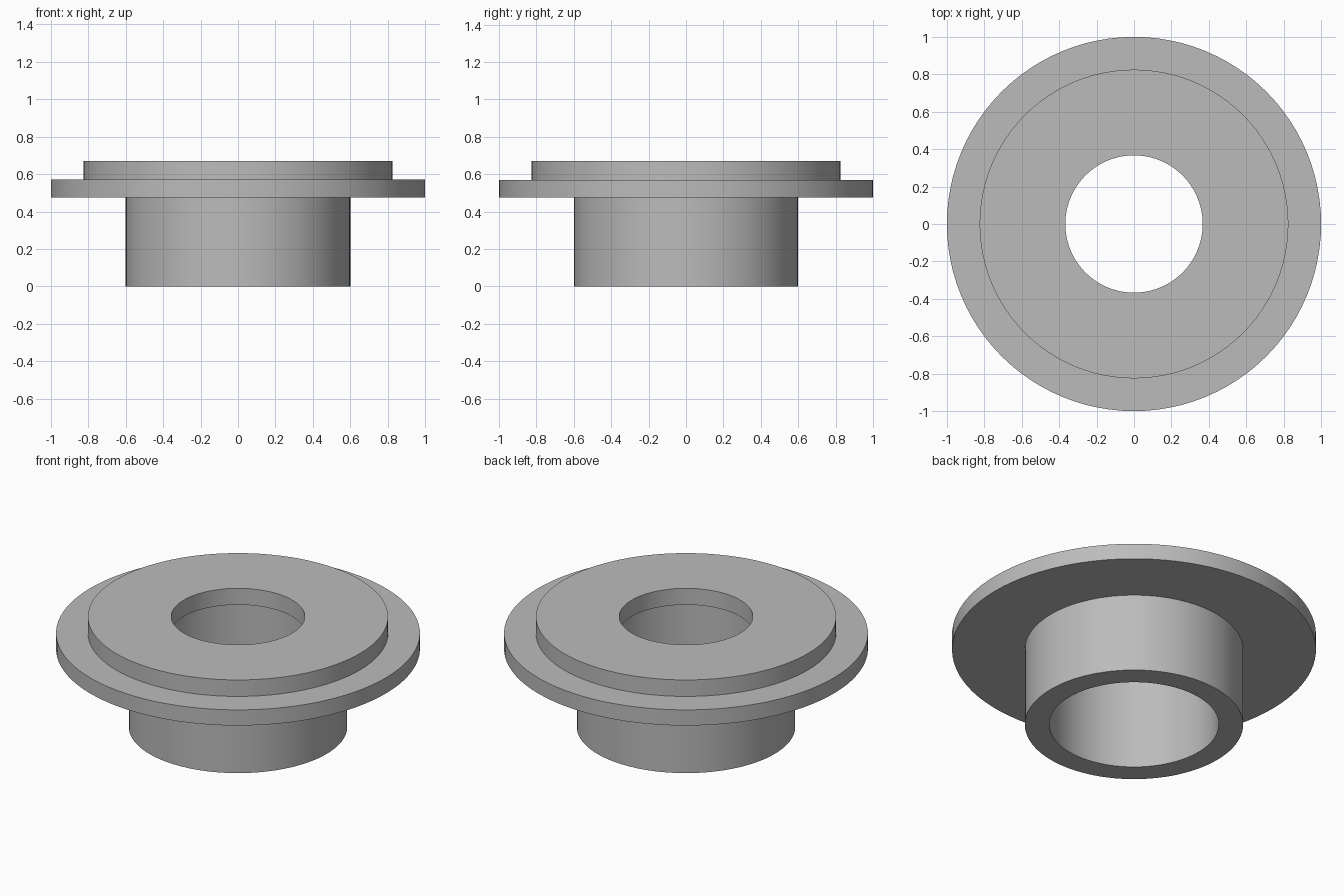
import bpy, bmesh
from math import radians, tau

cube = bpy.data.objects.get("Cube")
if cube:
    bpy.data.objects.remove(cube, do_unlink=True)

# Plain grey material
grey = bpy.data.materials.new("plain grey")
grey.use_nodes = True
colour = (0.5, 0.5, 0.5, 1)
grey.diffuse_color = colour
grey.node_tree.nodes["Principled BSDF"].inputs["Base Color"].default_value = colour


def lathe(name, profile, segments=96):
    """Spin a closed (radius, height) profile around the z axis."""
    bm = bmesh.new()
    verts = [bm.verts.new((r, 0, z)) for r, z in profile]
    edges = [bm.edges.new((a, b)) for a, b in zip(verts, verts[1:] + verts[:1])]
    bmesh.ops.spin(bm, geom=verts + edges, cent=(0, 0, 0), axis=(0, 0, 1),
                   angle=tau, steps=segments, use_merge=True)
    bmesh.ops.remove_doubles(bm, verts=bm.verts[:], dist=1e-5)
    bmesh.ops.recalc_face_normals(bm, faces=bm.faces[:])
    mesh = bpy.data.meshes.new(name)
    bm.to_mesh(mesh)
    bm.free()
    mesh.materials.append(grey)
    obj = bpy.data.objects.new(name, mesh)
    bpy.context.collection.objects.link(obj)
    bpy.ops.object.select_all(action="DESELECT")
    obj.select_set(True)
    bpy.context.view_layer.objects.active = obj
    bpy.ops.object.shade_smooth_by_angle(angle=radians(30))
    return obj


# Heights and radii of the stepped bushing
flange_bottom, flange_top, top = 0.475, 0.57, 0.67
hole, bore, sleeve, collar, flange = 0.367, 0.466, 0.6, 0.825, 1.0

lathe("flanged_bushing", [
    (bore, 0), (sleeve, 0),                             # sleeve end
    (sleeve, flange_bottom), (flange, flange_bottom),   # flange underside
    (flange, flange_top), (collar, flange_top),         # flange top
    (collar, top), (hole, top),                         # raised collar
    (hole, flange_top), (bore, flange_top),             # step inside the bore
])
